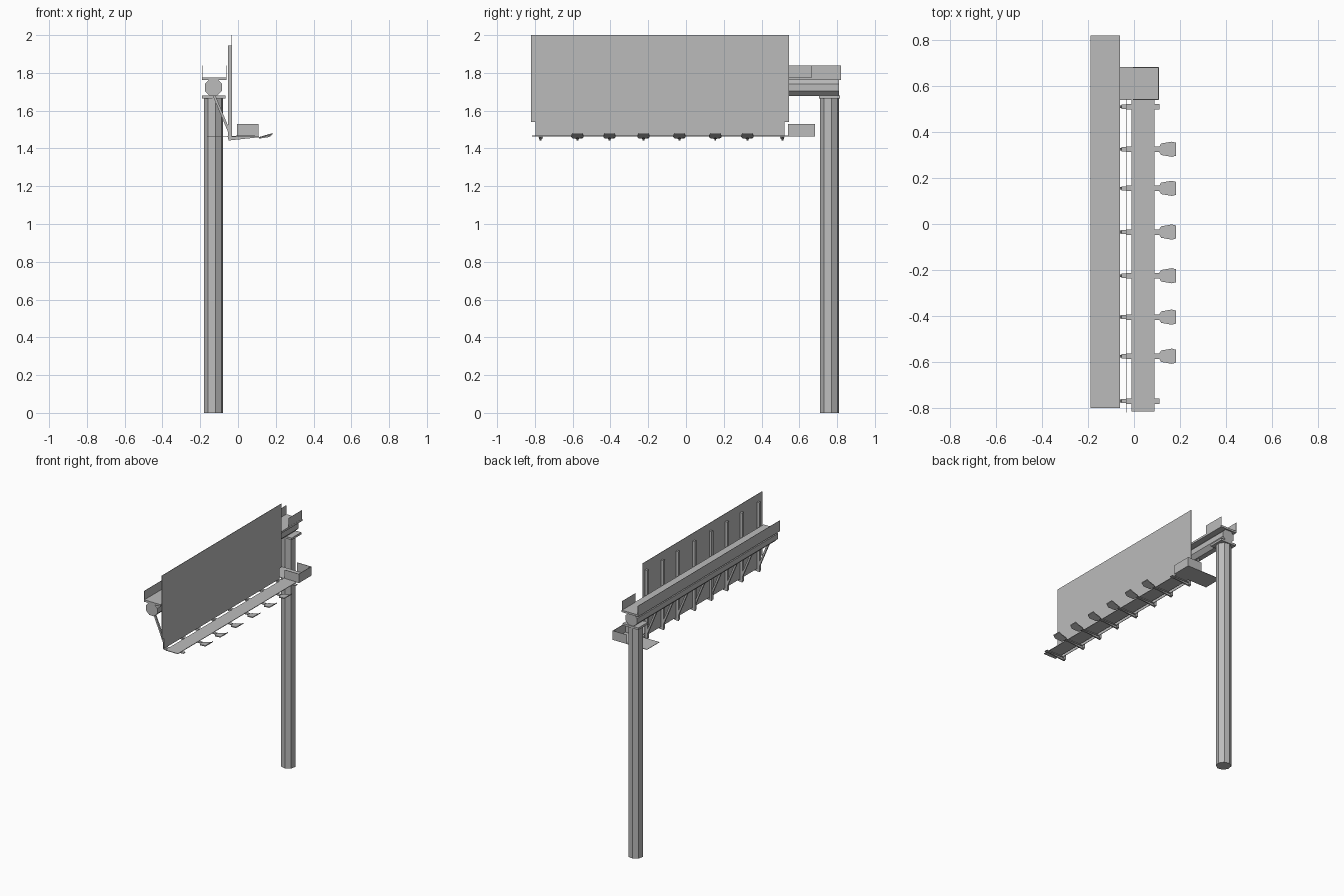
import bpy, bmesh, math
from mathutils import Vector

if "Cube" in bpy.data.objects:
    bpy.data.objects.remove(bpy.data.objects["Cube"], do_unlink=True)

GREY = (0.5, 0.5, 0.5, 1)
steel = bpy.data.materials.new("grey_steel")
steel.use_nodes = True
steel.diffuse_color = GREY
steel.node_tree.nodes["Principled BSDF"].inputs["Base Color"].default_value = GREY


def finish(name, bm):
    bmesh.ops.recalc_face_normals(bm, faces=bm.faces)
    mesh = bpy.data.meshes.new(name)
    bm.to_mesh(mesh)
    bm.free()
    mesh.materials.append(steel)
    obj = bpy.data.objects.new(name, mesh)
    bpy.context.collection.objects.link(obj)
    return obj


def box(name, x, y, z):
    """Box from (min, max) ranges."""
    bm = bmesh.new()
    bmesh.ops.create_cube(bm, size=1)
    for v in bm.verts:
        v.co = [r[0] + (c + 0.5) * (r[1] - r[0]) for c, r in zip(v.co, (x, y, z))]
    return finish(name, bm)


def prism(name, outline, start, sweep):
    """Extrude an outline of 3D points, moved to start, along sweep."""
    bm = bmesh.new()
    face = bm.faces.new([bm.verts.new(Vector(p) + Vector(start)) for p in outline])
    new = bmesh.ops.extrude_face_region(bm, geom=[face])["geom"]
    bmesh.ops.translate(bm, vec=sweep, verts=[g for g in new if isinstance(g, bmesh.types.BMVert)])
    return finish(name, bm)


def octagon(radius, turn):
    return [(radius * math.cos(math.radians(turn + 45 * i)),
             radius * math.sin(math.radians(turn + 45 * i))) for i in range(8)]


# Pole and cap
POLE_X, POLE_Y = -0.13, 0.76
prism("pole", [(a, b, 0) for a, b in octagon(0.051, 11)], (POLE_X, POLE_Y, 0), (0, 0, 1.665))
box("pole_cap", (-0.19, -0.065), (0.705, 0.815), (1.665, 1.68))

# Horizontal beam with its top plate and upright edge strips
prism("beam", [(a, 0, b) for a, b in octagon(0.049, 22.5)], (POLE_X, -0.8, 1.723), (0, 1.61, 0))
box("beam_top_plate", (-0.19, -0.06), (-0.8, 0.82), (1.762, 1.776))
box("rear_edge_strip", (-0.19, -0.188), (-0.8, 0.82), (1.776, 1.84))
box("front_edge_strip", (-0.063, -0.061), (0.665, 0.82), (1.776, 1.84))

# Sign panel with notched lower corners
half = [(0.66, 1.465), (0.66, 1.54), (0.682, 1.54), (0.682, 2.0)]
outline = half + [(-y, z) for y, z in reversed(half)]
prism("sign_panel", [(0, y, z) for y, z in outline], (-0.035, -0.138, 0), (0.003, 0, 0))

# Walkway and end platform with low side walls
box("walkway", (-0.01, 0.09), (-0.815, 0.545), (1.464, 1.468))
box("platform_floor", (-0.165, 0.108), (0.54, 0.682), (1.464, 1.467))
box("platform_outer_wall", (0.105, 0.108), (0.54, 0.682), (1.467, 1.53))
for label, y in (("front", 0.54), ("back", 0.679)):
    box(f"platform_{label}_wall", (-0.005, 0.108), (y, y + 0.003), (1.467, 1.53))

# Posts, struts and arms repeat along the sign; the inner ones carry lamps
stations = [-0.77, -0.575, -0.405, -0.225, -0.035, 0.155, 0.325, 0.51]
for i, y in enumerate(stations):
    box(f"post_{i}", (-0.054, -0.035), (y - 0.009, y + 0.009), (1.45, 1.945))
    prism(f"strut_{i}", [(-0.138, 0, 1.69), (-0.124, 0, 1.69), (-0.036, 0, 1.48), (-0.05, 0, 1.48)],
          (0, y - 0.006, 0), (0, 0.012, 0))
    prism(f"arm_web_{i}", [(-0.055, 0, 1.463), (0.11, 0, 1.463), (0.11, 0, 1.459), (-0.05, 0, 1.442)],
          (0, y - 0.005, 0), (0, 0.01, 0))
    box(f"arm_flange_{i}", (-0.035, 0.11), (y - 0.012, y + 0.012), (1.459, 1.464))
    if 0 < i < len(stations) - 1:
        prism(f"lamp_{i}", [(0.11, -0.012, 1.453), (0.118, -0.025, 1.453), (0.165, -0.033, 1.46),
                            (0.183, -0.028, 1.474), (0.183, 0.028, 1.474), (0.165, 0.033, 1.46),
                            (0.118, 0.025, 1.453), (0.11, 0.012, 1.453)],
              (0, y, 0), (0, 0, 0.007))
